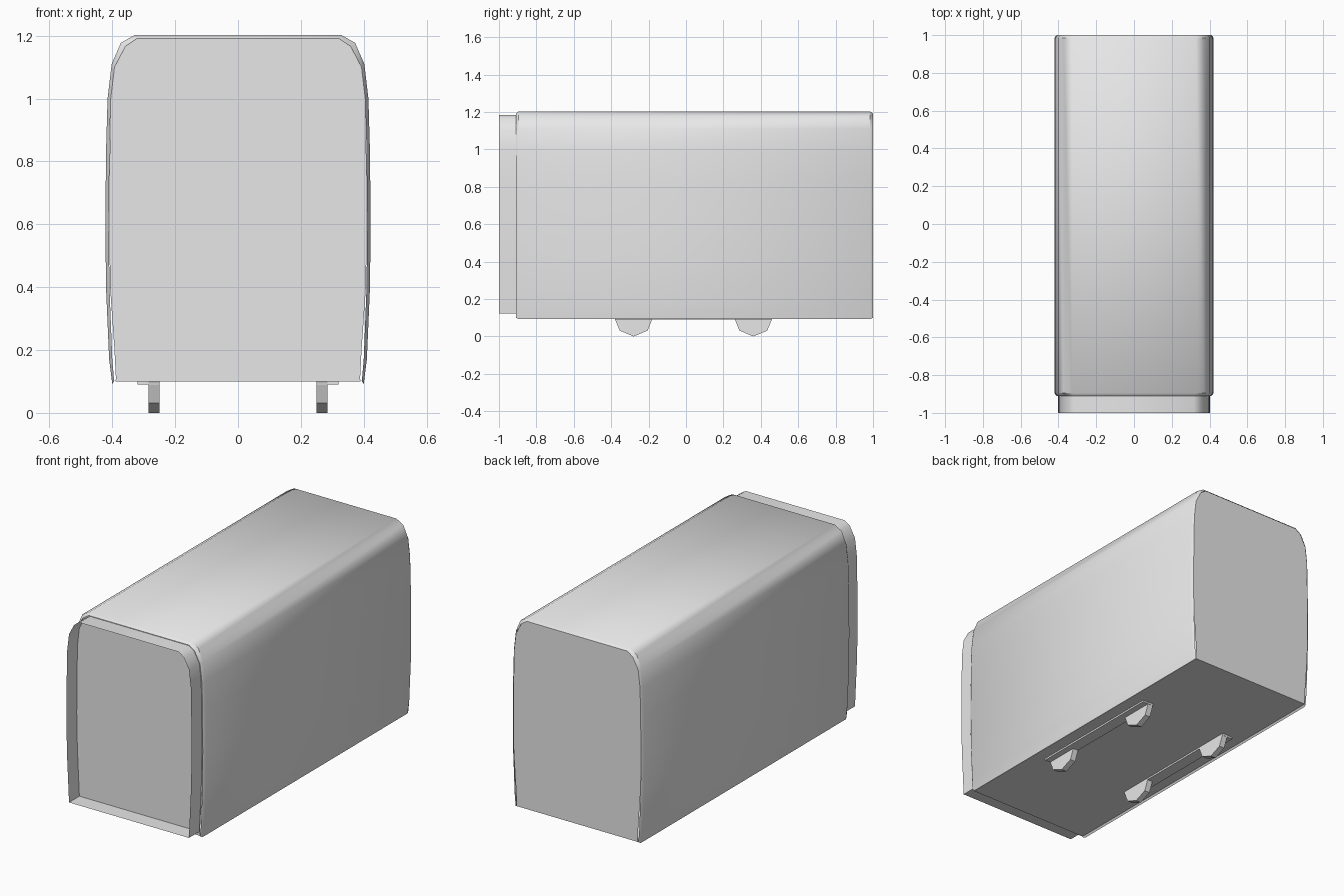
import bpy, bmesh, math

cube = bpy.data.objects.get("Cube")
if cube:
    bpy.data.objects.remove(cube, do_unlink=True)

grey = bpy.data.materials.new("plain_grey")
grey.use_nodes = True
grey.diffuse_color = (0.8, 0.8, 0.8, 1)
grey.node_tree.nodes["Principled BSDF"].inputs["Base Color"].default_value = (0.8, 0.8, 0.8, 1)


def finish(name, bm, smooth=False):
    mesh = bpy.data.meshes.new(name)
    bm.to_mesh(mesh)
    bm.free()
    mesh.materials.append(grey)
    obj = bpy.data.objects.new(name, mesh)
    bpy.context.collection.objects.link(obj)
    if smooth:
        bpy.ops.object.select_all(action='DESELECT')
        obj.select_set(True)
        bpy.context.view_layer.objects.active = obj
        bpy.ops.object.shade_smooth_by_angle(angle=math.radians(40))
    return obj


def arch(half):
    """Mirror a half profile (bottom to top) into a full arch."""
    return half + [(-x, z) for x, z in reversed(half)]


def loft(name, stations, closed=False):
    """Skin a series of (y, profile) sections running along the length."""
    bm = bmesh.new()
    rings = [[bm.verts.new((x, y, z)) for x, z in prof] for y, prof in stations]
    count = len(rings[0])
    for a, b in zip(rings, rings[1:]):
        for i in range(count if closed else count - 1):
            j = (i + 1) % count
            bm.faces.new((a[i], b[i], b[j], a[j]))
    return finish(name, bm, True)


def panel(name, y, prof, facing):
    bm = bmesh.new()
    verts = [bm.verts.new((x, y, z)) for x, z in prof]
    face = bm.faces.new(verts)
    face.normal_update()
    if face.normal.y * facing < 0:
        face.normal_flip()
    return finish(name, bm)


def box(name, low, high):
    bm = bmesh.new()
    bmesh.ops.create_cube(bm, size=1)
    for v in bm.verts:
        v.co = [(a + b) / 2 + c * (b - a) for a, b, c in zip(low, high, v.co)]
    return finish(name, bm)


# Curved wall and roof shell with chamfered ends and a tucked lower lip
outer = arch([(0.39, 0.105), (0.4, 0.092), (0.41, 0.17), (0.42, 0.4), (0.422, 0.6),
              (0.42, 0.83), (0.415, 1.0), (0.402, 1.11), (0.373, 1.177), (0.328, 1.203)])
rim = arch([(0.39, 0.105), (0.394, 0.1), (0.4, 0.17), (0.409, 0.4), (0.411, 0.6),
            (0.409, 0.83), (0.405, 1.0), (0.393, 1.1), (0.358, 1.167), (0.322, 1.191)])
loft("body_shell", [(-0.91, rim), (-0.895, outer), (0.985, outer), (1.0, rim)])

# Flat ends and floor
end = arch([(0.388, 0.1), (0.393, 0.2), (0.407, 0.4), (0.41, 0.6), (0.408, 0.83),
            (0.405, 1.0), (0.393, 1.1), (0.358, 1.167), (0.322, 1.191)])
panel("front_end", -0.905, end, -1)
panel("back_end", 0.998, end, 1)
box("floor", (-0.389, -0.905, 0.1), (0.389, 0.998, 0.106))

# Open gangway collar at the front
collar = arch([(0.385, 0.123), (0.398, 0.4), (0.402, 0.6), (0.4, 0.83), (0.397, 1.0),
               (0.385, 1.1), (0.352, 1.162), (0.318, 1.185)])
loft("gangway_collar", [(-1.0, collar), (-0.905, collar)], closed=True)

# Wheel mounting strips and eight-sided wheels
for side, word in ((-1, "right"), (1, "left")):
    xs = sorted((side * 0.25, side * 0.32))
    box(word + "_wheel_strip", (xs[0], -0.38, 0.09), (xs[1], 0.46, 0.101))
    for y, place in ((-0.28, "front"), (0.36, "back")):
        bm = bmesh.new()
        bmesh.ops.create_cone(bm, cap_ends=True, segments=8, radius1=0.105,
                              radius2=0.105, depth=0.034)
        for v in bm.verts:
            x, yy, z = v.co
            v.co = (side * 0.267 + z, y + x, 0.105 + yy)
        finish(f"{place}_{word}_wheel", bm)
